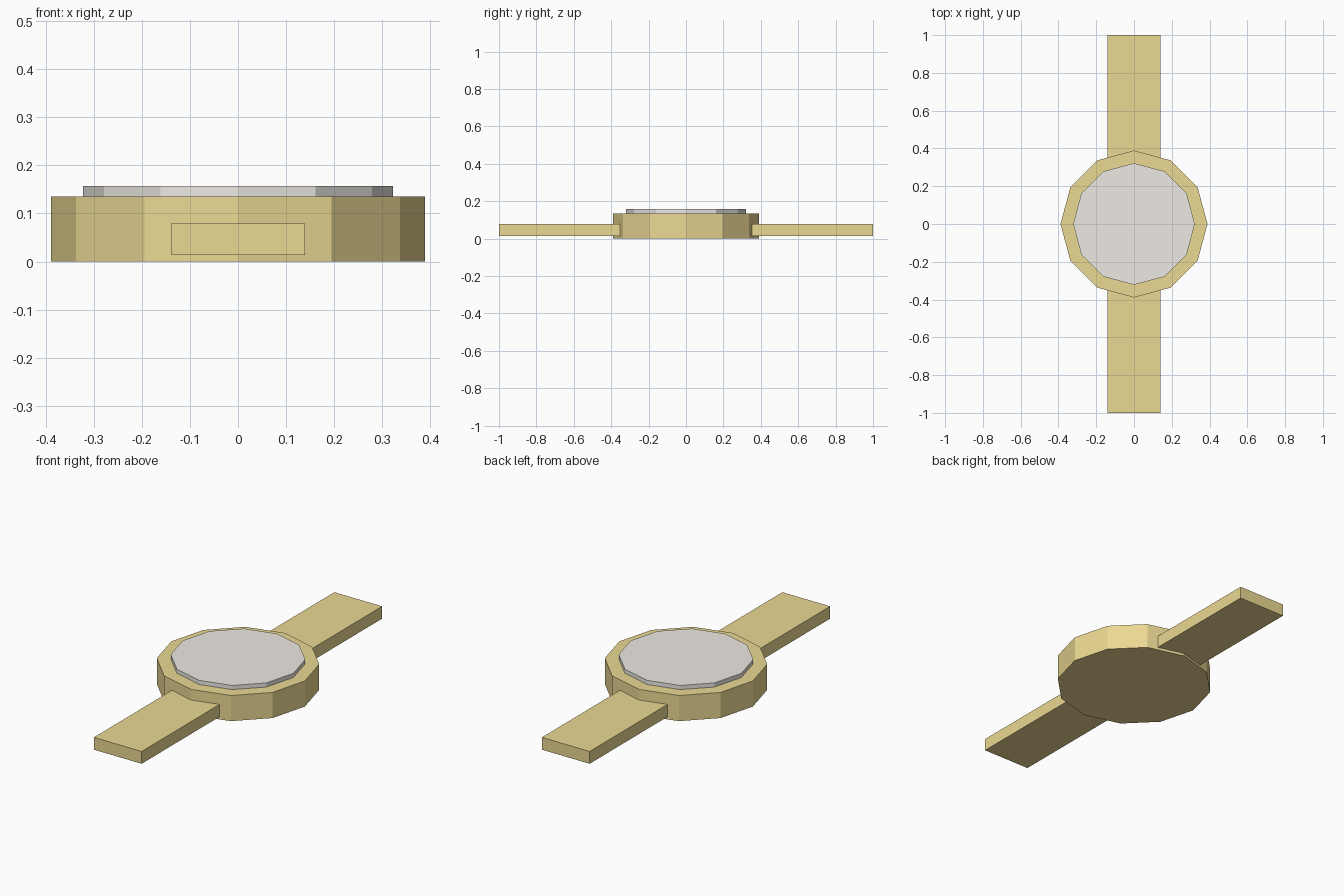
import bpy, math

if "Cube" in bpy.data.objects:
    bpy.data.objects.remove(bpy.data.objects["Cube"])

SIDES = 12


def material(name, rgb):
    m = bpy.data.materials.new(name)
    m.diffuse_color = (*rgb, 1.0)
    m.use_nodes = True
    m.node_tree.nodes["Principled BSDF"].inputs["Base Color"].default_value = m.diffuse_color
    return m


gold = material("gold", (0.83, 0.69, 0.29))
pale = material("pale_dial", (0.85, 0.82, 0.77))


def disc(name, radius, z0, z1, mat):
    # Twelve-sided prism with corners on the x and y axes
    bpy.ops.mesh.primitive_cylinder_add(vertices=SIDES, radius=radius, depth=z1 - z0,
                                        location=(0, 0, (z0 + z1) / 2))
    obj = bpy.context.object
    obj.name = name
    obj.data.materials.append(mat)
    return obj


def box(name, lo, hi, mat):
    bpy.ops.mesh.primitive_cube_add(size=1, location=[(a + b) / 2 for a, b in zip(lo, hi)])
    obj = bpy.context.object
    obj.name = name
    obj.scale = [b - a for a, b in zip(lo, hi)]
    bpy.ops.object.transform_apply(location=False, rotation=False, scale=True)
    obj.data.materials.append(mat)
    return obj


# Watch case and raised dial
disc("watch_case", 0.389, 0.0, 0.135, gold)
disc("dial", 0.322, 0.135, 0.157, pale)

# Straps, tucked slightly into the case
box("front_strap", (-0.139, -1.0, 0.014), (0.139, -0.345, 0.079), gold)
box("back_strap", (-0.139, 0.345, 0.014), (0.139, 1.0, 0.079), gold)
